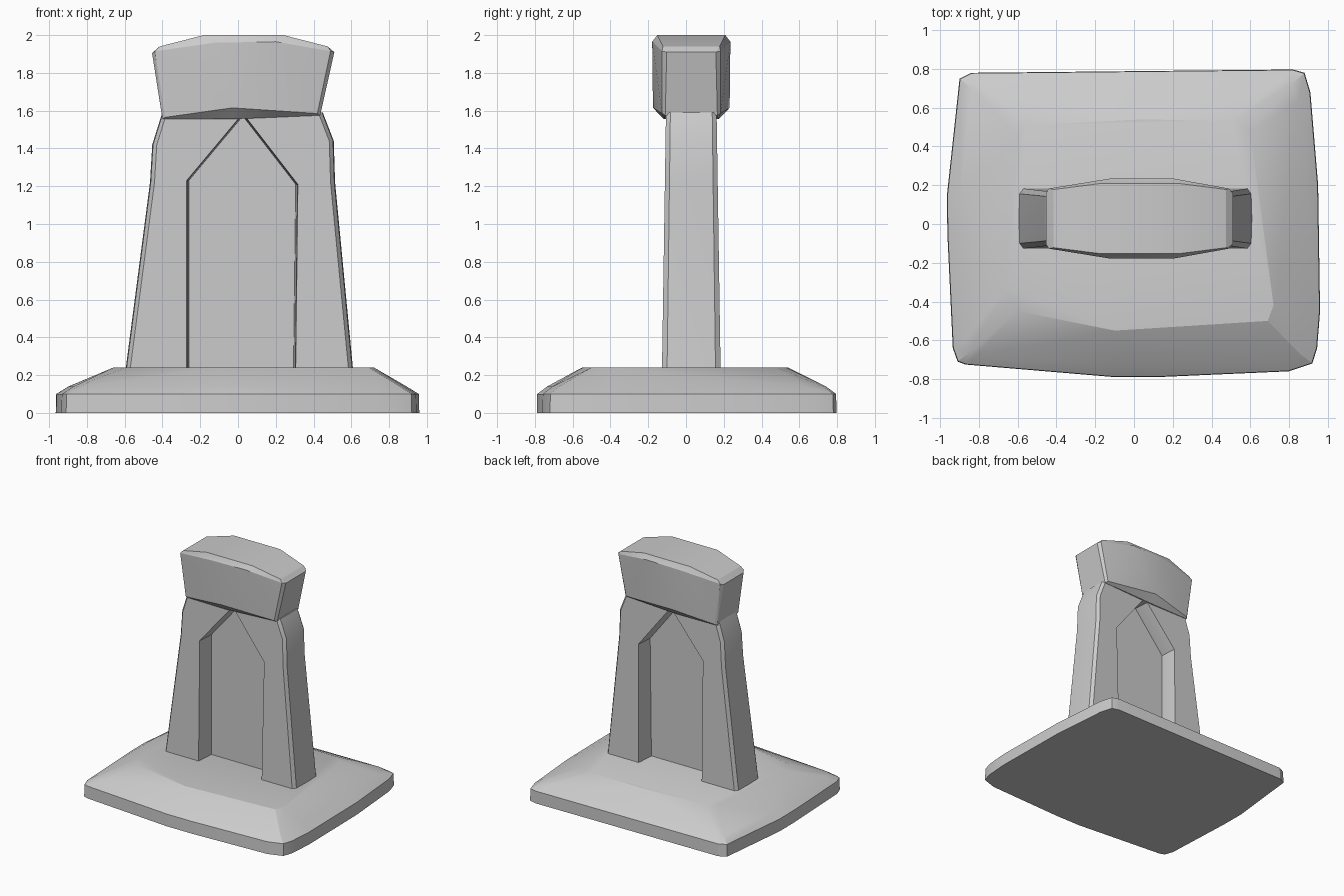
import bpy, bmesh
from math import radians

if "Cube" in bpy.data.objects:
    bpy.data.objects.remove(bpy.data.objects["Cube"])

MID_Y = 0.028  # centre plane of the gateway


def finish(bm, name):
    bmesh.ops.recalc_face_normals(bm, faces=bm.faces)
    mesh = bpy.data.meshes.new(name)
    bm.to_mesh(mesh)
    bm.free()
    obj = bpy.data.objects.new(name, mesh)
    bpy.context.collection.objects.link(obj)
    bpy.ops.object.select_all(action='DESELECT')
    obj.select_set(True)
    bpy.context.view_layer.objects.active = obj
    bpy.ops.object.shade_smooth_by_angle(angle=radians(20))
    return obj


def hull(name, points):
    bm = bmesh.new()
    for p in points:
        bm.verts.new(p)
    res = bmesh.ops.convex_hull(bm, input=bm.verts)
    junk = {g for g in res["geom_interior"] + res["geom_unused"]
            if isinstance(g, bmesh.types.BMVert)}
    bmesh.ops.delete(bm, geom=list(junk), context='VERTS')
    bmesh.ops.dissolve_limit(bm, angle_limit=radians(1), verts=bm.verts, edges=bm.edges)
    return finish(bm, name)


def loft(name, rings):
    bm = bmesh.new()
    loops = [[bm.verts.new(p) for p in ring] for ring in rings]
    n = len(loops[0])
    for a, b in zip(loops, loops[1:]):
        for i in range(n):
            j = (i + 1) % n
            bm.faces.new((a[i], a[j], b[j], b[i]))
    bm.faces.new(loops[0])
    bm.faces.new(loops[-1])
    return finish(bm, name)


# Base slab: bulging outline, low wall, sloping to a smaller irregular top
outline = [(-0.965, 0.15), (-0.963, -0.05), (-0.935, -0.64), (-0.91, -0.71), (-0.87, -0.725),
           (-0.1, -0.79), (0.12, -0.79), (0.8, -0.76), (0.92, -0.72), (0.945, -0.64),
           (0.96, -0.45), (0.95, 0.2), (0.91, 0.68), (0.88, 0.78), (0.82, 0.797),
           (0.1, 0.795), (-0.84, 0.78), (-0.9, 0.75)]
top = [(-0.66, -0.33), (-0.6, -0.45), (-0.1, -0.55), (0.69, -0.5), (0.72, -0.42),
       (0.6, 0.48), (0.5, 0.53), (0.05, 0.54), (-0.55, 0.51), (-0.6, 0.46)]
hull("base_slab",
     [(x, y, 0) for x, y in outline]
     + [(x * 0.997, y * 0.997, 0.10) for x, y in outline]
     + [(x * 0.93, y * 0.93, 0.14) for x, y in outline]
     + [(x, y, 0.24) for x, y in top])

# Pillars with brackets leaning in to the arch: outer points, then inner points
left = [(-0.595, 0.2), (-0.462, 1.22), (-0.45, 1.42), (-0.40, 1.58),
        (0.0, 1.58), (0.0, 1.555), (-0.272, 1.23), (-0.272, 0.2)]
right = [(0.608, 0.2), (0.51, 1.22), (0.503, 1.44), (0.445, 1.59),
         (0.05, 1.58), (0.05, 1.555), (0.317, 1.21), (0.305, 0.2)]
# slices: half-depth factor, outer inset, inner overhang
slices = [(-0.155, 0.02, 0.0), (-0.128, 0.0, 0.004), (0, -0.004, 0.012),
          (0.128, 0.0, 0.004), (0.155, 0.02, 0.0)]
for name, profile, side in (("left_pillar", left, -1), ("right_pillar", right, 1)):
    rings = []
    for dy, inset, over in slices:
        ring = []
        for i, (x, z) in enumerate(profile):
            x -= side * (inset if i < 4 else over)
            ring.append((x, MID_Y + dy * (1 - 0.1 * (z - 0.24)), z))
        rings.append(ring)
    loft(name, rings)

# Thin panel filling the archway
panel = [(-0.29, 0.2), (0.33, 0.2), (0.34, 1.21), (0.06, 1.575), (-0.01, 1.575), (-0.29, 1.23)]
loft("arch_panel", [[(x, MID_Y + d, z) for x, z in panel] for d in (-0.004, 0.004)])

# Capstone: symmetric front to back, wider at the top, bulging in the middle
cap = [(-0.40, 0.138, 1.555), (-0.03, 0.145, 1.555), (0.435, 0.138, 1.575),
       (-0.385, 0.15, 1.565), (-0.03, 0.203, 1.615), (0.42, 0.155, 1.585),
       (-0.455, 0.13, 1.905), (-0.44, 0.155, 1.915), (-0.415, 0.15, 1.94),
       (-0.12, 0.207, 1.96), (0.2, 0.207, 1.965),
       (0.51, 0.13, 1.91), (0.49, 0.155, 1.915), (0.475, 0.15, 1.94),
       (-0.18, 0.18, 2.0), (0.24, 0.18, 2.0)]
hull("capstone", [(x, MID_Y + s * dy, z) for x, dy, z in cap for s in (-1, 1)])
